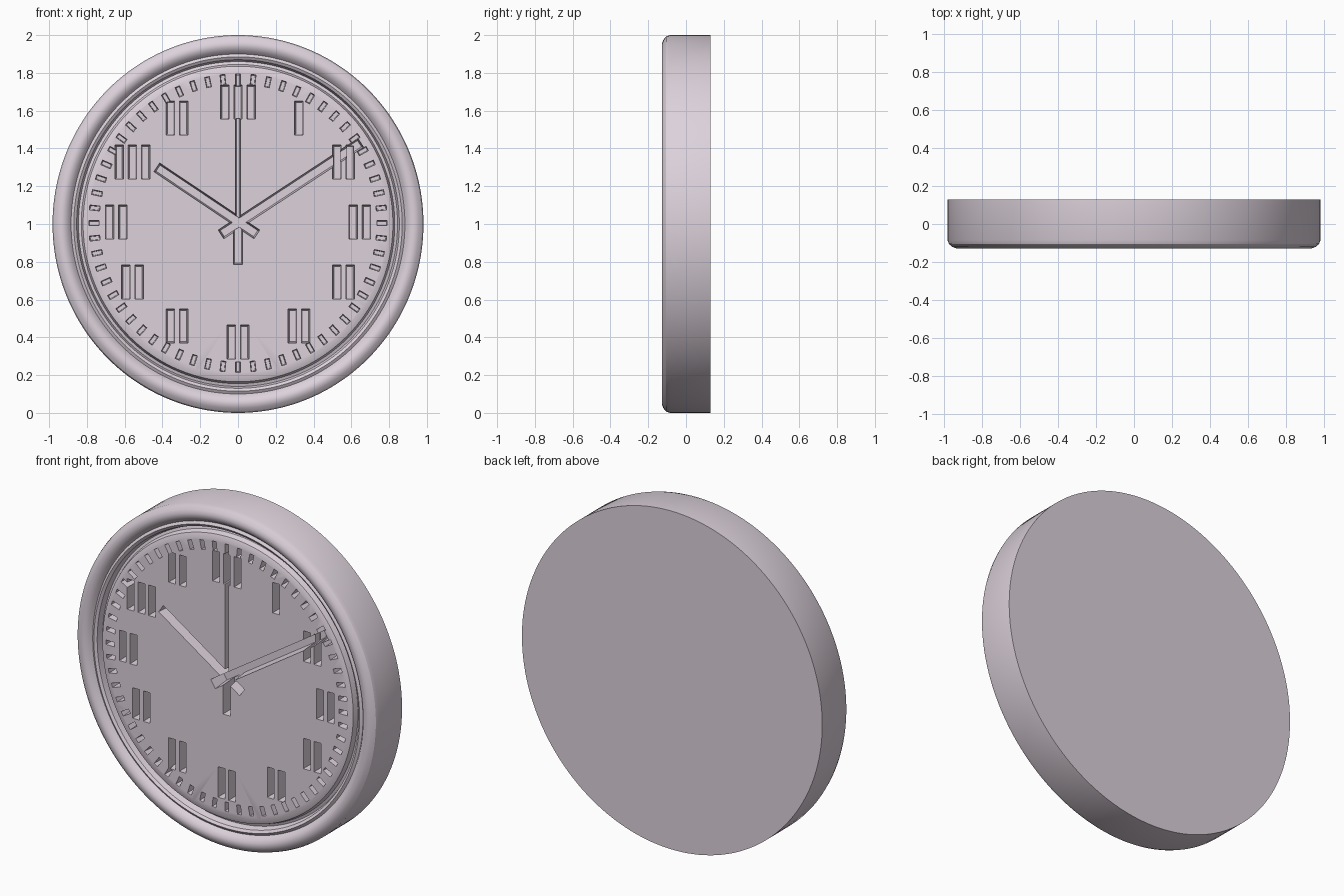
import bpy, bmesh
from math import sin, cos, pi, hypot

if "Cube" in bpy.data.objects:
    bpy.data.objects.remove(bpy.data.objects["Cube"])

CX, CZ = 0.0, 1.0
FACE_Y = -0.105
SEGS = 180

mat = bpy.data.materials.new("pale_lilac")
mat.diffuse_color = (0.72, 0.64, 0.71, 1)
mat.use_nodes = True
mat.node_tree.nodes["Principled BSDF"].inputs["Base Color"].default_value = mat.diffuse_color


def make_object(name, bm):
    bmesh.ops.recalc_face_normals(bm, faces=bm.faces)
    mesh = bpy.data.meshes.new(name)
    bm.to_mesh(mesh)
    bm.free()
    ob = bpy.data.objects.new(name, mesh)
    bpy.context.collection.objects.link(ob)
    ob.data.materials.append(mat)
    return ob


def lathe(name, profile):
    """Revolve a (radius, y) profile about the clock axis and cap both ends."""
    bm = bmesh.new()
    rings = []
    for r, y in profile:
        rings.append([bm.verts.new((CX + 0.982 * r * cos(2 * pi * i / SEGS), y,
                                    CZ + r * sin(2 * pi * i / SEGS))) for i in range(SEGS)])
    for a, b in zip(rings, rings[1:]):
        for i in range(SEGS):
            j = (i + 1) % SEGS
            bm.faces.new((a[i], a[j], b[j], b[i]))
    bm.faces.new(rings[0])
    bm.faces.new(rings[-1])
    return make_object(name, bm)


def groove(bm, p, q, width, floor_y):
    """Slot cutter from p to q (x, z), tapering towards its floor."""
    dx, dz = q[0] - p[0], q[1] - p[1]
    n = hypot(dx, dz)
    ux, uz = dx / n, dz / n
    layers = []
    for y, inset in ((-0.2, 0.0), (FACE_Y, 0.0), (floor_y, 0.15 * width)):
        h = width / 2 - inset
        e = n / 2 - inset
        mx, mz = (p[0] + q[0]) / 2, (p[1] + q[1]) / 2
        layers.append([bm.verts.new((mx + ux * a * e - uz * b * h, y,
                                     mz + uz * a * e + ux * b * h))
                       for a, b in ((-1, -1), (1, -1), (1, 1), (-1, 1))])
    faces = [bm.faces.new(layers[0]), bm.faces.new(layers[-1][::-1])]
    for lo, hi in zip(layers, layers[1:]):
        for i in range(4):
            j = (i + 1) % 4
            faces.append(bm.faces.new((lo[j], lo[i], hi[i], hi[j])))


def cut(body, name, build):
    bm = bmesh.new()
    build(bm)
    cutter = make_object(name, bm)
    cutter.hide_render = True
    mod = body.modifiers.new(name, 'BOOLEAN')
    mod.operation = 'DIFFERENCE'
    mod.solver = 'EXACT'
    mod.use_self = True
    mod.object = cutter
    bpy.context.view_layer.objects.active = body
    bpy.ops.object.modifier_apply(modifier=name)
    bpy.data.objects.remove(cutter)


# case: flat back, straight wall, rounded rim, double groove, flat dial
clock = lathe("clock_case", [
    (1.0, 0.13), (1.0, -0.085), (0.993, -0.105), (0.975, -0.12), (0.955, -0.128),
    (0.935, -0.126), (0.915, -0.114), (0.90, -0.095), (0.885, -0.105),
    (0.87, -0.095), (0.86, -0.06), (0.845, -0.065), (0.835, -0.095), (0.81, FACE_Y)])


# minute ticks around the dial
def ticks(bm):
    for i in range(60):
        a = 2 * pi * i / 60
        s, c = sin(a), cos(a)
        groove(bm, (CX + 0.735 * s, CZ + 0.005 + 0.735 * c),
               (CX + 0.79 * s, CZ + 0.005 + 0.79 * c), 0.026, -0.02)


# plain upright hour batons: one, two or three bars
def batons(bm):
    for hour in range(1, 13):
        a = 2 * pi * hour / 12
        x, z = CX + 0.645 * sin(a), CZ + 0.01 + 0.635 * cos(a)
        bars = {1: 1, 10: 3, 12: 3}.get(hour, 2)
        for k in range(bars):
            bx = x + (k - (bars - 1) / 2) * 0.07
            groove(bm, (bx, z - 0.09), (bx, z + 0.09), 0.045, 0.04)


# sunk hands
def hour_hand(bm):
    groove(bm, (0.10, 0.945), (-0.43, 1.30), 0.055, 0.0)


def minute_hand(bm):
    groove(bm, (-0.09, 0.945), (0.65, 1.43), 0.055, 0.0)


def second_hand(bm):
    groove(bm, (0.0, 0.95), (0.0, 1.79), 0.026, -0.01)


def second_hand_tail(bm):
    groove(bm, (0.0, 0.785), (0.0, 1.0), 0.05, -0.01)


for name, build in (("minute_ticks", ticks), ("hour_batons", batons),
                    ("hour_hand", hour_hand), ("minute_hand", minute_hand),
                    ("second_hand", second_hand), ("second_hand_tail", second_hand_tail)):
    cut(clock, name, build)

bpy.ops.object.select_all(action='DESELECT')
clock.select_set(True)
bpy.context.view_layer.objects.active = clock
bpy.ops.object.shade_smooth_by_angle(angle=0.5)
